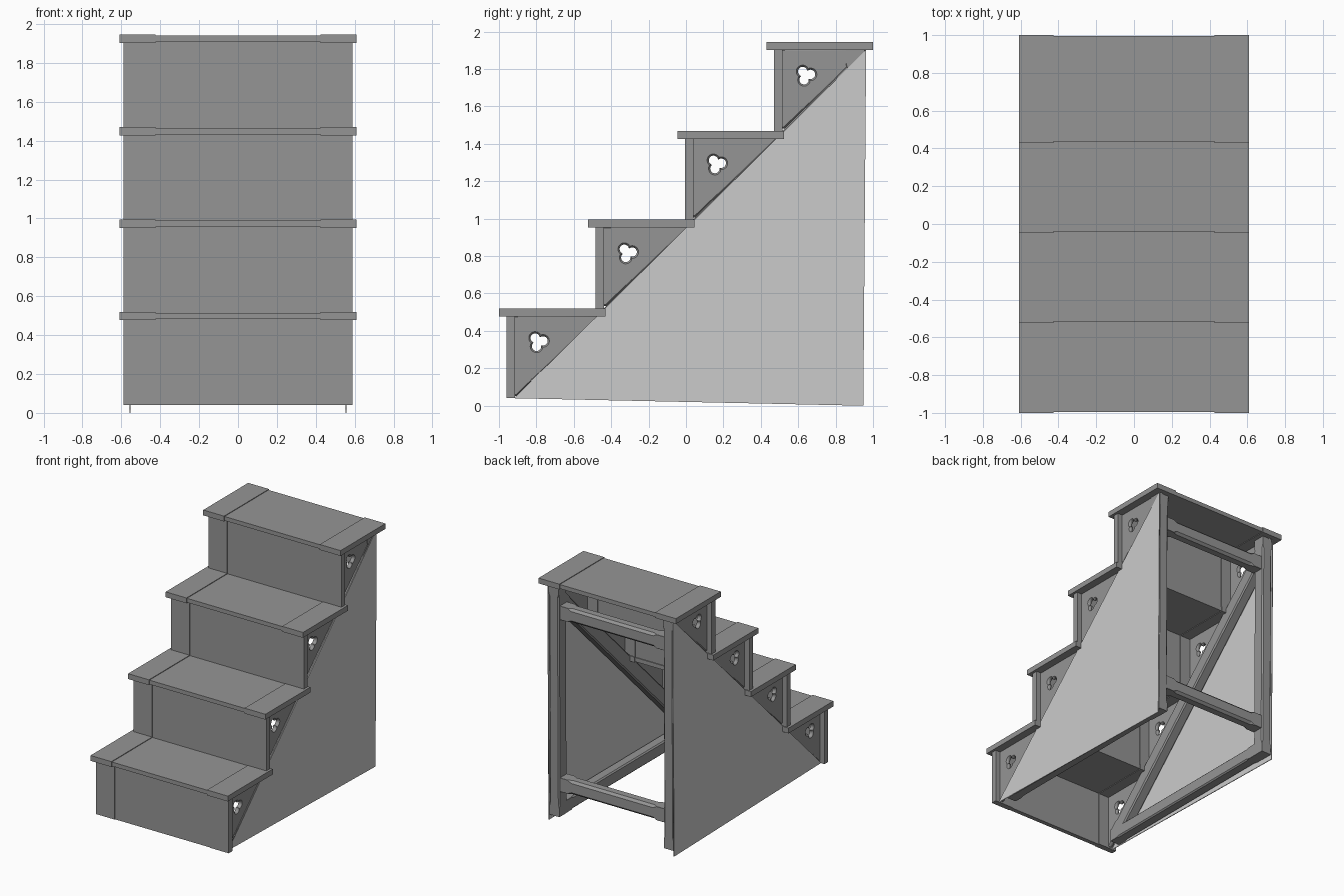
import bpy, bmesh, math
from mathutils import Vector, Matrix

if "Cube" in bpy.data.objects:
    bpy.data.objects.remove(bpy.data.objects["Cube"])


def material(name, g):
    m = bpy.data.materials.new(name)
    m.diffuse_color = (g, g, g, 1)
    m.use_nodes = True
    m.node_tree.nodes["Principled BSDF"].inputs["Base Color"].default_value = m.diffuse_color
    return m


DARK = material("dark_wood", 0.30)
PANEL = material("panel_grey", 0.58)


def link(name, me, mat):
    me.materials.clear()
    me.materials.append(mat)
    ob = bpy.data.objects.new(name, me)
    bpy.context.collection.objects.link(ob)
    return ob


def add_mesh(name, bm, mat=DARK):
    bmesh.ops.recalc_face_normals(bm, faces=bm.faces)
    me = bpy.data.meshes.new(name)
    bm.to_mesh(me)
    bm.free()
    return link(name, me, mat)


def box(name, x, y, z):
    bm = bmesh.new()
    bmesh.ops.create_cube(bm, size=1)
    for v in bm.verts:
        v.co = Vector([(a + b) / 2 + c * (b - a) for (a, b), c in zip((x, y, z), v.co)])
    return add_mesh(name, bm)


def plate(name, outlines, x0, x1, chamfer=0.0, mat=DARK):
    """Flat board in the YZ plane; later outlines are holes in the first."""
    cu = bpy.data.curves.new(name, 'CURVE')
    cu.dimensions = '2D'
    cu.fill_mode = 'BOTH'
    cu.extrude = (x1 - x0) / 2 - chamfer
    cu.bevel_depth = chamfer
    cu.bevel_resolution = 0
    cu.offset = -chamfer
    for pts in outlines:
        sp = cu.splines.new('POLY')
        sp.points.add(len(pts) - 1)
        for p, (y, z) in zip(sp.points, pts):
            p.co = (y, z, 0, 1)
        sp.use_cyclic_u = True
    tmp = bpy.data.objects.new(name + "_outline", cu)
    me = bpy.data.meshes.new_from_object(tmp)
    bpy.data.objects.remove(tmp)
    me.transform(Matrix(((0, 0, 1, (x0 + x1) / 2), (1, 0, 0, 0), (0, 1, 0, 0), (0, 0, 0, 1))))
    return link(name, me, mat)


def beam(name, p0, p1, w, h, c=0.01, stop=0.07):
    """Square beam whose edges are chamfered between two square ends."""
    p0, p1 = Vector(p0), Vector(p1)
    d = p1 - p0
    length = d.length
    d.normalize()
    u = Vector((0, 1, 0)) if abs(d.x) > 0.9 else Vector((1, 0, 0))
    v = d.cross(u)
    bm = bmesh.new()
    rings = []
    for t, k in ((0, .001), (stop, .001), (stop + .03, c),
                 (length - stop - .03, c), (length - stop, .001), (length, .001)):
        a, b = w / 2, h / 2
        sec = [(a, b - k), (a - k, b), (k - a, b), (-a, b - k),
               (-a, k - b), (k - a, -b), (a - k, -b), (a, k - b)]
        rings.append([bm.verts.new(p0 + d * t + u * i + v * j) for i, j in sec])
    for r, s in zip(rings, rings[1:]):
        for i in range(8):
            j = (i + 1) % 8
            bm.faces.new((r[i], r[j], s[j], s[i]))
    bm.faces.new(rings[0])
    bm.faces.new(rings[-1])
    return add_mesh(name, bm)


def trefoil(cy, cz, d=0.026, r=0.025, n=48):
    pts = []
    for i in range(n):
        a = 2 * math.pi * i / n
        rad = max(d * math.cos(a - q) + math.sqrt(max(0, r * r - (d * math.sin(a - q)) ** 2))
                  for q in map(math.radians, (10, 130, 250)) if math.cos(a - q) > 0.4)
        pts.append((cy + rad * math.cos(a), cz + rad * math.sin(a)))
    return pts


def side_span(s, a, b):
    return (a, b) if s > 0 else (-b, -a)


# Steps: centre boards with slightly thicker end boards, and pierced brackets
for i in range(4):
    y, top = -1 + i * 0.4767, 0.52 + i * 0.475
    base = 0.04 if i == 0 else top - 0.475
    under, n = top - 0.043, i + 1
    box(f"tread_centre_{n}", (-.425, .425), (y + .006, y + .564), (under + .005, top - .005))
    box(f"riser_centre_{n}", (-.425, .425), (y + .045, y + .08),
        (base - (.005 if i else 0), under + .005))
    for s, side in ((1, "right"), (-1, "left")):
        box(f"tread_end_{side}_{n}", side_span(s, .425, .61), (y, y + .57), (under, top))
        box(f"riser_end_{side}_{n}", side_span(s, .425, .59), (y + .04, y + .086), (base, under))
        # bracket edges tuck behind the panel and into tread and riser
        foot, head = y + .075, under + .007
        tri = [(foot, base + .012), (foot + .022, base + .012), (foot + .465, head), (foot, head)]
        hole = trefoil(-0.79 + i * 0.4767, 0.342 + i * 0.475)
        plate(f"bracket_{side}_{n}", [tri, hole], *side_span(s, .515, .549), chamfer=0.009)

# Side frames: thin panel, sloping stringer, bottom beam and back post
for s, side in ((1, "right"), (-1, "left")):
    plate(f"side_panel_{side}", [[(-.92, .04), (.948, 0), (.963, 1.903)]],
          *side_span(s, .552, .558), mat=PANEL)
    x = .508 * s
    beam(f"stringer_{side}", (x, -.79, .095), (x, .90, 1.775), .085, .11)
    beam(f"bottom_beam_{side}", (x, -.83, .092), (x, .86, .092), .085, .10)
    beam(f"back_post_{side}", (x, .893, .042), (x, .905, 1.903), .088, .10)

# Back cross rails
for name, z in (("lower_back_rail", .30), ("upper_back_rail", 1.68)):
    beam(name, (-.465, .892, z), (.465, .892, z), .09, .11, c=.018)
